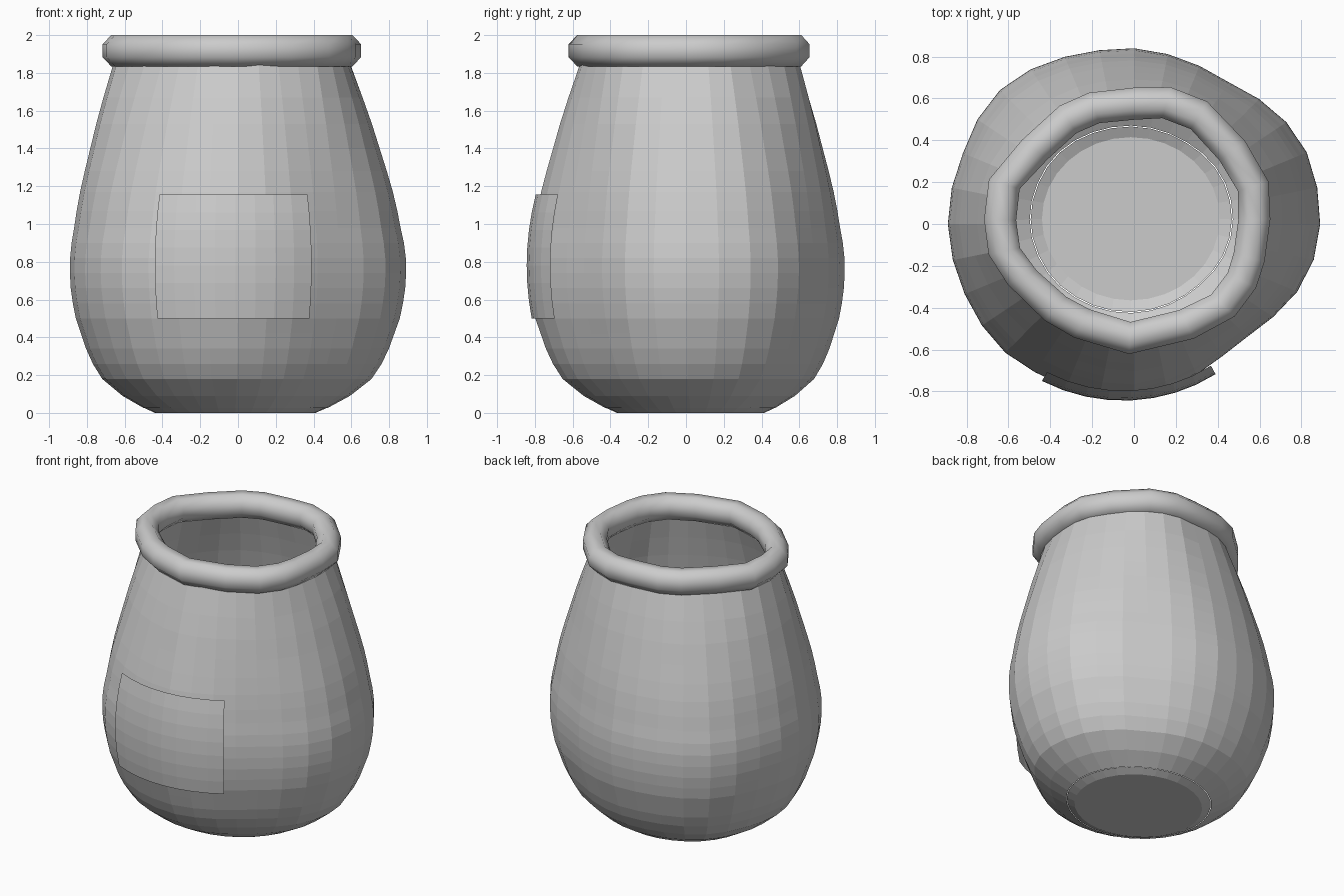
import bpy, bmesh, math
from math import cos, sin, pi, atan2, hypot

cube = bpy.data.objects.get("Cube")
if cube:
    bpy.data.objects.remove(cube, do_unlink=True)

clay = bpy.data.materials.new("grey_clay")
clay.use_nodes = True
GREY = (0.6, 0.6, 0.6, 1)
clay.diffuse_color = GREY
clay.node_tree.nodes["Principled BSDF"].inputs["Base Color"].default_value = GREY


def loft(name, rings, around=True, tube=False, cap=False, smooth=False):
    """Skin a list of equal-length point rings into one mesh object."""
    bm = bmesh.new()
    rows = [[bm.verts.new(p) for p in ring] for ring in rings]
    pairs = list(zip(rows, rows[1:])) + ([(rows[-1], rows[0])] if tube else [])
    count = len(rows[0])
    for low, high in pairs:
        for i in range(count if around else count - 1):
            j = (i + 1) % count
            bm.faces.new((low[i], low[j], high[j], high[i]))
    if cap:
        bm.faces.new(rows[0][::-1])
    if tube:
        bmesh.ops.recalc_face_normals(bm, faces=bm.faces)
    for face in bm.faces:
        face.smooth = smooth
    mesh = bpy.data.meshes.new(name)
    bm.to_mesh(mesh)
    bm.free()
    mesh.materials.append(clay)
    obj = bpy.data.objects.new(name, mesh)
    bpy.context.collection.objects.link(obj)
    return obj


# Hand-formed outlines: belly radii at equal angles, rim centre line as points
BELLY = [.89, .893, .894, .876, .845, .815, .818, .828,
         .84, .847, .865, .889, .906, .90, .885, .888,
         .89, .883, .876, .874, .87, .852, .843, .837,
         .83, .805, .78, .76, .764, .80, .845, .876]
RIM = [(.575, .02), (.57, .18), (.47, .35), (.31, .52), (.155, .58),
       (0, .575), (-.19, .555), (-.315, .5), (-.475, .355), (-.62, .19),
       (-.64, .02), (-.62, -.13), (-.535, -.255), (-.375, -.405), (-.25, -.475),
       (-.02, -.545), (.25, -.48), (.425, -.39), (.515, -.27), (.55, -.16)]
RIM_POLAR = [(atan2(y, x) % (2 * pi), hypot(x, y)) for x, y in RIM]
ANGLES = [2 * pi * i / len(BELLY) for i in range(len(BELLY))]


def rim_radius(a):
    first, last = RIM_POLAR[0], RIM_POLAR[-1]
    table = [(last[0] - 2 * pi, last[1])] + RIM_POLAR + [(first[0] + 2 * pi, first[1])]
    for (a0, r0), (a1, r1) in zip(table, table[1:]):
        if a0 <= a <= a1:
            return r0 + (r1 - r0) * (a - a0) / (a1 - a0)


def lower_ring(z, t):
    """Blend from the round base (t=0) to the belly outline (t=1)."""
    return [((1 - t) * (.425 * cos(a) - .015) + t * r * cos(a),
             (1 - t) * (.39 * sin(a) + .025) + t * r * sin(a), z)
            for a, r in zip(ANGLES, BELLY)]


def upper_ring(z, t):
    """Blend from the belly outline (t=0) to the neck outline (t=1)."""
    radii = [(1 - t) * r + t * 1.04 * rim_radius(a) for a, r in zip(ANGLES, BELLY)]
    return [(r * cos(a), r * sin(a), z) for a, r in zip(ANGLES, radii)]


# Body: open sheet from the foot up into the rim
LOWER = [(.025, .13), (.09, .38), (.18, .62), (.26, .73), (.34, .81),
         (.42, .87), (.5, .93), (.58, .965), (.66, .99), (.74, 1)]
UPPER = [(.82, .005), (.9, .04), (.98, .1), (1.07, .16), (1.17, .24), (1.28, .35),
         (1.4, .48), (1.53, .62), (1.67, .79), (1.83, 1), (1.91, 1.08)]
loft("jar_body", [lower_ring(*p) for p in LOWER] + [upper_ring(*p) for p in UPPER])

# Foot: closed shallow dish under the body
loft("jar_foot", [lower_ring(0, 0), lower_ring(.025, .12)], cap=True)

# Rim: fat rolled lip following the uneven mouth
SIDES = 8
lip = []
for k in range(SIDES):
    b = 2 * pi * (k + .5) / SIDES
    out, up = .083 * cos(b), .0825 * sin(b) / cos(pi / SIDES)
    lip.append([((r + out) * cos(a), (r + out) * sin(a), 1.9175 + up)
                for a, r in RIM_POLAR])
loft("rolled_rim", lip, tube=True, smooth=True)

# Label: thin curved patch on the front
COLS, ROWS = 8, 7
label = []
for j in range(ROWS + 1):
    z = .5 + .655 * j / ROWS
    swell = 1 - .4 * (z - .78) ** 2
    row = []
    for i in range(COLS + 1):
        u = i / COLS
        a = math.radians(239.6 + 58.9 * u)
        r = (.87 - .053 * u) * swell
        row.append((r * cos(a), r * sin(a), z))
    label.append(row)
loft("front_label", label, around=False)
